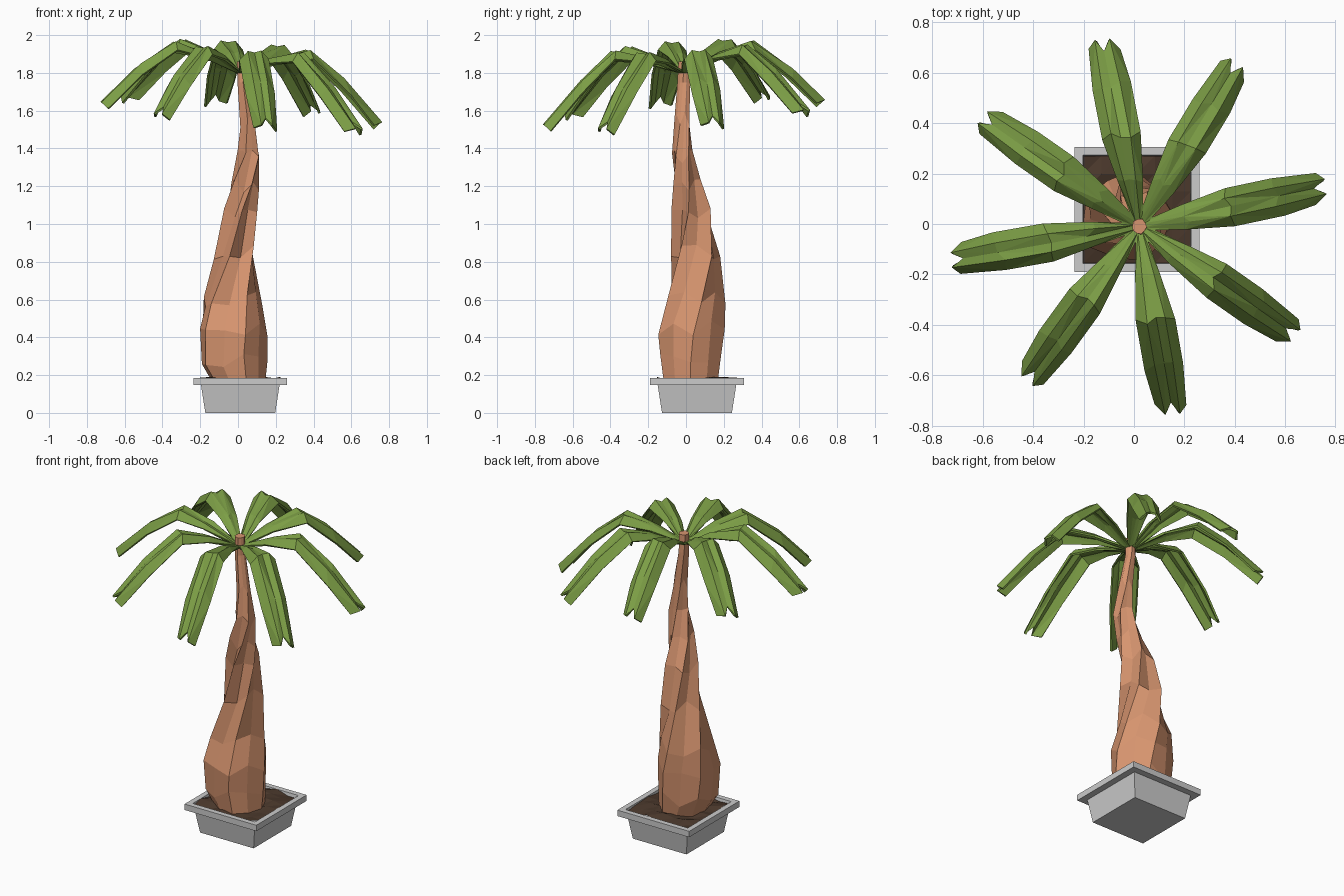
import bpy, math, random
from mathutils import Vector

if "Cube" in bpy.data.objects:
    bpy.data.objects.remove(bpy.data.objects["Cube"])

random.seed(4)

def material(name, rgb):
    m = bpy.data.materials.new(name)
    m.diffuse_color = (*rgb, 1)
    m.use_nodes = True
    m.node_tree.nodes["Principled BSDF"].inputs["Base Color"].default_value = m.diffuse_color
    return m

BARK = material("bark", (0.68, 0.30, 0.16))
LEAF = material("leaf_green", (0.20, 0.34, 0.06))
SOIL = material("soil_brown", (0.07, 0.04, 0.025))

def make(name, verts, faces, mat=None):
    me = bpy.data.meshes.new(name)
    me.from_pydata(verts, [], faces)
    me.update()
    ob = bpy.data.objects.new(name, me)
    bpy.context.collection.objects.link(ob)
    if mat:
        me.materials.append(mat)
    return ob

def loft(rings):
    """Quads between successive closed rings, with capped ends."""
    n = len(rings[0])
    verts = [v for r in rings for v in r]
    faces = [(k*n + i, k*n + (i+1) % n, (k+1)*n + (i+1) % n, (k+1)*n + i)
             for k in range(len(rings) - 1) for i in range(n)]
    faces += [tuple(range(n))[::-1], tuple(range(len(verts) - n, len(verts)))]
    return verts, faces

# Square pot: tapered body, overhanging rim, hollow inside
PX, PY = 0.012, 0.058
def square(h, z):
    return [(PX + sx*h, PY + sy*h, z) for sx, sy in ((-1, -1), (1, -1), (1, 1), (-1, 1))]
make("pot", *loft([square(h, z) for h, z in (
    (0.185, 0), (0.208, 0.148), (0.248, 0.148), (0.248, 0.185), (0.215, 0.185), (0.21, 0.155))]))

# Rough soil surface
N = 7
soil_v = [(PX - 0.212 + 0.424*i/(N-1), PY - 0.212 + 0.424*j/(N-1), 0.175 + random.uniform(-0.012, 0.018))
          for j in range(N) for i in range(N)]
soil_f = []
for j in range(N - 1):
    for i in range(N - 1):
        a = j*N + i
        soil_f += [(a, a+1, a+N+1), (a, a+N+1, a+N)]
make("soil", soil_v, soil_f, SOIL)

# Leaning, twisted trunk: z, x range, y range, twist in degrees, rib depth
SECTIONS = [
    (0.16, -0.14, 0.14, -0.12, 0.17, 0, 0.03),
    (0.28, -0.20, 0.15, -0.14, 0.19, 0, 0.04),
    (0.45, -0.21, 0.15, -0.155, 0.205, 4, 0.05),
    (0.60, -0.19, 0.125, -0.11, 0.205, 12, 0.08),
    (0.85, -0.125, 0.10, -0.08, 0.185, 38, 0.16),
    (1.05, -0.08, 0.10, -0.075, 0.14, 62, 0.18),
    (1.20, -0.04, 0.11, -0.075, 0.075, 84, 0.18),
    (1.36, 0.00, 0.12, -0.075, 0.035, 108, 0.15),
    (1.55, 0.012, 0.09, -0.06, 0.025, 125, 0.10),
    (1.75, -0.005, 0.05, -0.045, 0.025, 135, 0.06),
    (1.86, -0.008, 0.05, -0.04, 0.022, 140, 0.05)]
SIDES = 10
rings = []
for z, x0, x1, y0, y1, tw, rib in SECTIONS:
    ring = []
    for i in range(SIDES):
        a = 2*math.pi*i/SIDES + math.radians(tw)
        k = 1.03 - (2*rib if i % 2 else 0) * random.uniform(0.7, 1.2)
        dz = random.uniform(-0.04, 0.04) if 0.2 < z < 1.7 else 0
        ring.append(((x0+x1)/2 + (x1-x0)/2*k*math.cos(a), (y0+y1)/2 + (y1-y0)/2*k*math.sin(a), z + dz))
    rings.append(ring)
make("trunk", *loft(rings), BARK)

# Arching fronds: radius, ridge height, half width, fold depth, crown tilt
PROFILE = [(0.02, 1.81, 0.018, 0.0, 0.0), (0.19, 1.895, 0.050, 0.025, 0.02),
           (0.37, 1.945, 0.078, 0.05, 0.035), (0.56, 1.80, 0.078, 0.065, 0.06),
           (0.74, 1.61, 0.062, 0.07, 0.085)]
ACROSS = ((-1, 1), (-0.45, 0.05), (0.05, 0.2), (0.5, 0), (1, 0.9))
TIP = (-0.035, 0.015, -0.03, 0.02, -0.01)
for k, deg in enumerate((101, 59, 12, -35, -80, -126, -170, 145)):
    a = math.radians(deg)
    out, side = Vector((math.cos(a), math.sin(a), 0)), Vector((-math.sin(a), math.cos(a), 0))
    verts, faces = [], []
    for s, (r, z, w, fold, tilt) in enumerate(PROFILE):
        z += tilt * math.cos(a - math.radians(140))
        for c, (u, drop) in enumerate(ACROSS):
            dr = TIP[c] if s == len(PROFILE) - 1 else (random.uniform(-0.02, 0.02) if s else 0)
            slope = -1.0 if s >= 3 else 0
            p = Vector((0.02, -0.01, z - drop*fold + slope*dr)) + out*(r + dr) + side*u*w
            verts.append(p)
    n = len(ACROSS)
    for s in range(len(PROFILE) - 1):
        for c in range(n - 1):
            b = s*n + c
            faces += ([(b, b+n, b+n+1), (b, b+n+1, b+1)] if (s + c) % 2 else
                      [(b, b+n, b+1), (b+1, b+n, b+n+1)])
    faces = [f[::-1] for f in faces]
    frond = make(f"frond_{k + 1}", verts, faces, LEAF)
    # orient faces upward so the thickness grows downward
    if sum(p.normal.z for p in frond.data.polygons) < 0:
        frond.data.flip_normals()
    mod = frond.modifiers.new("thickness", 'SOLIDIFY')
    mod.thickness = 0.012
    mod.offset = -1
